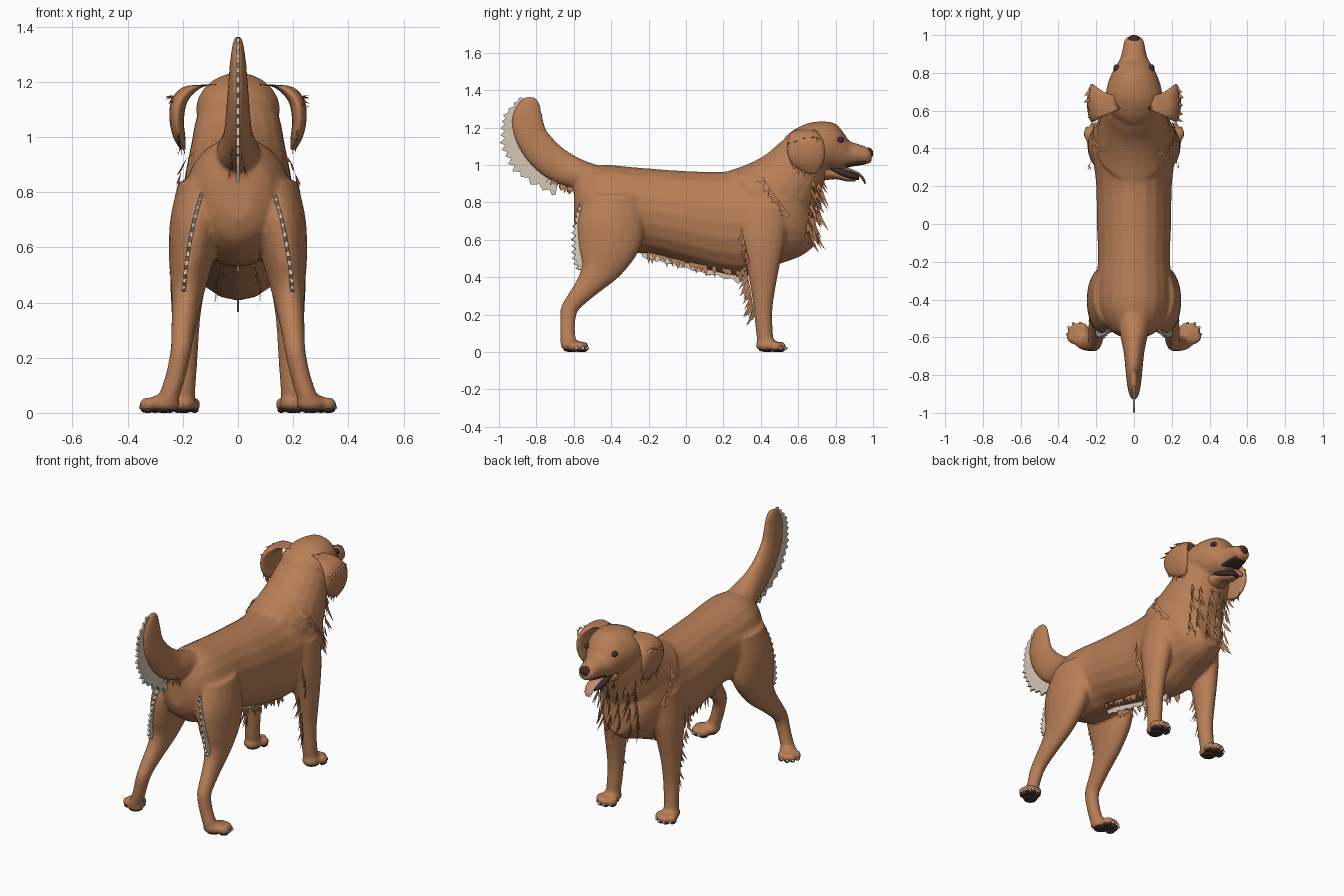
import bpy, bmesh, math, random
from mathutils import Vector, Matrix

random.seed(4)


def material(name, rgb):
    m = bpy.data.materials.new(name)
    m.diffuse_color = (*rgb, 1)
    return m


FUR = material("golden_brown_fur", (0.48, 0.21, 0.093))
CREAM = material("cream_feathering", (0.66, 0.57, 0.47))
DARK = material("dark_skin", (0.05, 0.028, 0.027))
TONGUE = material("tongue_pink", (0.55, 0.25, 0.16))
CLAW = material("claw_grey", (0.55, 0.5, 0.46))


def make(name, bm, mat, smooth=True):
    if smooth:
        bmesh.ops.recalc_face_normals(bm, faces=bm.faces)
    for f in bm.faces:
        f.smooth = smooth
    me = bpy.data.meshes.new(name)
    bm.to_mesh(me)
    bm.free()
    me.materials.append(mat)
    ob = bpy.data.objects.new(name, me)
    bpy.context.collection.objects.link(ob)
    return ob


def catmull(pts, steps):
    """Smooth interpolation of equal-length tuples."""
    p = [pts[0]] + list(pts) + [pts[-1]]
    out = []
    for i in range(1, len(p) - 2):
        for k in range(steps):
            t = k / steps
            out.append([0.5 * (2 * b + (c - a) * t + (2 * a - 5 * b + 4 * c - d) * t * t
                               + (3 * b - a - 3 * c + d) * t ** 3)
                        for a, b, c, d in zip(*p[i - 1:i + 3])])
    return out + [list(pts[-1])]


def loft(bm, sections, side=1, n=20, steps=4):
    """Closed tube of ellipses: x, y, z, x radius, other radius, tilt in the yz plane."""
    rings = []
    for x, y, z, rx, rp, a in catmull(sections, steps):
        a = math.radians(a)
        ring = []
        for k in range(n):
            t = 2 * math.pi * k / n
            q = rp * math.sin(t)
            ring.append(bm.verts.new((side * (x + rx * math.cos(t)),
                                      y + q * math.cos(a), z + q * math.sin(a))))
        rings.append(ring)
    for r, s in zip(rings, rings[1:]):
        for k in range(n):
            bm.faces.new((r[k], r[(k + 1) % n], s[(k + 1) % n], s[k]))
    bm.faces.new(rings[0][::-1])
    bm.faces.new(rings[-1])


def ball(bm, c, r, turn=0):
    m = Matrix.Translation(c) @ Matrix.Rotation(turn, 4, 'Z') @ Matrix.Diagonal((*r, 1))
    bmesh.ops.create_uvsphere(bm, u_segments=16, v_segments=10, radius=1, matrix=m)


def tufts(name, path, direction, count, length, width, mat=FUR, both=True):
    """Loose pointed locks of fur scattered along a path."""
    bm = bmesh.new()
    line = [Vector(p) for p in catmull(path, 12)]
    for s in ((-1, 1) if both else (1,)):
        for i in range(count):
            j = min(int((i + random.random()) / count * (len(line) - 1)), len(line) - 2)
            base, tan = line[j], (line[j + 1] - line[j]).normalized()
            d = Vector(direction) + Vector([random.uniform(-0.25, 0.25) for _ in range(3)])
            d = d.normalized() * length * random.uniform(0.5, 1.1)
            w = tan * width * random.uniform(0.6, 1.2)
            pts = (base - w, base + d * 0.45 - w * 0.8, base + d, base + d * 0.4 + w, base + w)
            bm.faces.new([bm.verts.new((s * v.x, v.y, v.z)) for v in pts])
    return make(name, bm, mat, False)


def feather(name, inner, outer, side=1, thick=0.012):
    """Cream plate with a ragged outer edge."""
    bm = bmesh.new()
    a, b = catmull(inner, 8), catmull(outer, 8)
    va, vb = [], []
    for k, (p, q) in enumerate(zip(a, b)):
        p, q = Vector(p), Vector(q)
        q = p + (q - p) * (1.0 if k % 2 else 0.8) * random.uniform(0.93, 1.03)
        va.append(bm.verts.new((side * p.x, p.y, p.z)))
        vb.append(bm.verts.new((side * q.x, q.y, q.z)))
    for k in range(len(va) - 1):
        bm.faces.new((va[k], va[k + 1], vb[k + 1], vb[k]))
    ob = make(name, bm, CREAM, False)
    m = ob.modifiers.new("thickness", 'SOLIDIFY')
    m.thickness, m.offset = thick, 0


# Body: torso, neck, skull, legs and paws fused into one skin
body = bmesh.new()
loft(body, [(0, y, (t + b) / 2, rx, (t - b) / 2, 90) for y, t, b, rx in (
    (-0.60, 0.90, 0.70, 0.06), (-0.56, 0.96, 0.62, 0.13), (-0.45, 1.0, 0.55, 0.19),
    (-0.3, 0.99, 0.53, 0.20), (-0.18, 0.98, 0.525, 0.19), (0, 0.968, 0.475, 0.197),
    (0.2, 0.965, 0.42, 0.20), (0.35, 0.99, 0.41, 0.215), (0.5, 1.02, 0.47, 0.205),
    (0.61, 0.93, 0.51, 0.16), (0.68, 0.78, 0.56, 0.08))])
loft(body, [(0, 0.40, 0.80, 0.20, 0.24, 135), (0, 0.5, 0.87, 0.19, 0.22, 143),
            (0, 0.58, 0.97, 0.17, 0.175, 150), (0, 0.64, 1.07, 0.15, 0.14, 155),
            (0, 0.66, 1.12, 0.11, 0.09, 155)])
loft(body, [(0, y, z, rx, rz, 90) for y, z, rx, rz in (
    (0.53, 1.10, 0.06, 0.05), (0.58, 1.10, 0.12, 0.09), (0.66, 1.10, 0.152, 0.126),
    (0.74, 1.10, 0.14, 0.133), (0.80, 1.095, 0.117, 0.126), (0.845, 1.072, 0.092, 0.098),
    (0.875, 1.058, 0.074, 0.07), (0.92, 1.057, 0.062, 0.056), (0.97, 1.05, 0.052, 0.045),
    (0.992, 1.045, 0.035, 0.03))])
pads, claws = bmesh.new(), bmesh.new()


def paw(x, y, turn, side):
    rot = Matrix.Rotation(turn * side, 3, 'Z')
    def at(u, v, z):
        p = rot @ Vector((u, v, 0))
        return (side * x + p.x, y + p.y, z)
    ball(body, at(0, 0, 0.035), (0.052, 0.065, 0.034), turn * side)
    ball(pads, at(0, 0.0, 0.011), (0.04, 0.045, 0.011), turn * side)
    for u, v in ((-0.045, 0.045), (-0.016, 0.068), (0.016, 0.068), (0.045, 0.045)):
        ball(body, at(u, v, 0.03), (0.021, 0.034, 0.027), turn * side)
        ball(pads, at(u, v, 0.011), (0.015, 0.026, 0.011), turn * side)
        ball(claws, at(u, v + 0.026, 0.02), (0.008, 0.013, 0.009), turn * side)


for s in (-1, 1):
    # Front leg
    loft(body, [(0.145, 0.42, 0.78, 0.075, 0.13, 0), (0.165, 0.41, 0.62, 0.078, 0.125, 0),
                (0.18, 0.412, 0.48, 0.066, 0.093, 0), (0.188, 0.412, 0.35, 0.052, 0.068, 0),
                (0.19, 0.412, 0.22, 0.045, 0.05, 0), (0.195, 0.42, 0.1, 0.042, 0.045, 0),
                (0.2, 0.43, 0.035, 0.042, 0.045, 0)], s)
    paw(0.2, 0.435, -0.05, s)
    # Hind leg
    loft(body, [(0.115, -0.38, 0.84, 0.1, 0.16, 0), (0.148, -0.40, 0.70, 0.098, 0.182, 0),
                (0.168, -0.41, 0.56, 0.082, 0.168, 0), (0.18, -0.45, 0.45, 0.062, 0.115, -15),
                (0.19, -0.51, 0.37, 0.05, 0.074, -32), (0.2, -0.58, 0.29, 0.042, 0.053, -35),
                (0.207, -0.625, 0.225, 0.038, 0.046, -15), (0.225, -0.633, 0.14, 0.037, 0.04, 0),
                (0.25, -0.63, 0.06, 0.039, 0.042, 0), (0.26, -0.625, 0.035, 0.04, 0.04, 0)], s)
    paw(0.268, -0.612, -0.72, s)
# Tail
loft(body, [(0, -0.44, 0.93, 0.08, 0.06, 88), (0, -0.56, 0.945, 0.078, 0.08, 75),
            (0, -0.67, 0.99, 0.056, 0.09, 55), (0, -0.76, 1.06, 0.046, 0.092, 40),
            (0, -0.83, 1.16, 0.038, 0.088, 20), (0, -0.85, 1.26, 0.03, 0.083, 5),
            (0, -0.84, 1.335, 0.02, 0.056, 0), (0, -0.835, 1.365, 0.01, 0.025, 0)])
skin = make("body", body, FUR)
rm = skin.modifiers.new("fuse", 'REMESH')
rm.mode, rm.voxel_size, rm.use_smooth_shade = 'VOXEL', 0.01, True
sm = skin.modifiers.new("soften", 'SMOOTH')
sm.factor, sm.iterations = 0.5, 6
make("paw_pads", pads, DARK)
make("claws", claws, CLAW)

# Drooping ears
ears = bmesh.new()
for s in (-1, 1):
    loft(ears, [(0.09, 0.64, 1.19, 0.03, 0.035, 0), (0.165, 0.635, 1.18, 0.035, 0.065, 0),
                (0.212, 0.638, 1.13, 0.03, 0.096, 0), (0.222, 0.642, 1.06, 0.026, 0.1, 0),
                (0.213, 0.65, 1.0, 0.022, 0.08, 0), (0.2, 0.67, 0.955, 0.01, 0.03, 0)], s)
make("ears", ears, FUR)

# Face: nose, eyes, lips, lower jaw, chin and tongue
face = bmesh.new()
ball(face, (0, 0.976, 1.062), (0.036, 0.025, 0.031))
for s in (-1, 1):
    ball(face, (s * 0.093, 0.825, 1.135), (0.016, 0.02, 0.016))
loft(face, [(0, 0.77, 0.985, 0.05, 0.02, 90), (0, 0.83, 0.96, 0.052, 0.026, 90),
            (0, 0.89, 0.94, 0.043, 0.02, 90), (0, 0.925, 0.932, 0.022, 0.012, 90)])
loft(face, [(0, 0.80, 1.0, 0.06, 0.025, 90), (0, 0.88, 1.005, 0.055, 0.015, 90),
            (0, 0.96, 1.015, 0.04, 0.012, 90)])
make("nose_eyes_and_lips", face, DARK)
chin = bmesh.new()
loft(chin, [(0, 0.72, 0.965, 0.07, 0.05, 90), (0, 0.80, 0.95, 0.046, 0.026, 90),
            (0, 0.86, 0.93, 0.036, 0.018, 90), (0, 0.905, 0.923, 0.018, 0.01, 90)])
make("chin", chin, FUR)
tongue = bmesh.new()
loft(tongue, [(0, 0.80, 0.98, 0.03, 0.01, 90), (0, 0.87, 0.972, 0.034, 0.01, 80),
              (0, 0.925, 0.95, 0.032, 0.008, 55), (0, 0.95, 0.92, 0.025, 0.007, 25),
              (0, 0.958, 0.9, 0.01, 0.004, 15)])
make("tongue", tongue, TONGUE)

# Cream feathering on the tail and thighs
feather("tail_feather",
        [(0, -0.84, 1.33), (0, -0.88, 1.25), (0, -0.87, 1.13), (0, -0.79, 1.02), (0, -0.68, 0.95)],
        [(0, -0.89, 1.37), (0, -0.985, 1.25), (0, -0.99, 1.1), (0, -0.91, 0.95), (0, -0.70, 0.82)])
for s in (-1, 1):
    feather("thigh_feather",
            [(0.13, -0.50, 0.79), (0.165, -0.51, 0.68), (0.185, -0.51, 0.56), (0.19, -0.51, 0.44)],
            [(0.13, -0.57, 0.80), (0.16, -0.605, 0.69), (0.185, -0.615, 0.55), (0.2, -0.59, 0.44)], s)
feather("belly_feather", [(0, -0.25, 0.56), (0, 0, 0.5), (0, 0.3, 0.44)],
        [(0, -0.23, 0.50), (0, 0, 0.44), (0, 0.3, 0.36)], 1, 0.006)

# Loose locks of fur
for x in (0.03, 0.09, 0.13):
    tufts("chest_fur", [(x, 0.735 - x * 0.5, 0.93), (x, 0.715 - x * 0.4, 0.8),
                        (x, 0.69 - x * 0.4, 0.62)], (0, 0.4, -1), 11, 0.12, 0.014)
tufts("belly_fur", [(0.06, -0.2, 0.535), (0.08, 0.05, 0.475), (0.08, 0.32, 0.43)],
      (0, 0.2, -1), 22, 0.06, 0.014)
tufts("elbow_fur", [(0.19, 0.32, 0.46), (0.195, 0.345, 0.33), (0.19, 0.365, 0.2)],
      (0, -0.6, -1), 14, 0.09, 0.012)
tufts("ear_fur", [(0.215, 0.56, 1.02), (0.215, 0.62, 0.98), (0.2, 0.71, 0.98)],
      (0, 0.1, -1), 9, 0.05, 0.014)
tufts("ear_edge_fur", [(0.225, 0.73, 1.13), (0.235, 0.68, 1.15), (0.225, 0.55, 1.12)],
      (0.6, -0.5, -0.2), 8, 0.04, 0.012)
tufts("shoulder_fur", [(0.1, 0.36, 0.985), (0.185, 0.42, 0.92), (0.212, 0.48, 0.83),
                       (0.2, 0.55, 0.74)], (0.3, -0.6, -0.7), 16, 0.05, 0.016)
tufts("flank_fur", [(0.23, 0.3, 0.66), (0.235, 0.32, 0.56), (0.225, 0.34, 0.48)],
      (0.2, -0.4, -1), 9, 0.06, 0.012)
tufts("tail_root_fur", [(0.03, -0.6, 0.88), (0.02, -0.68, 0.91), (0.015, -0.76, 0.98)],
      (0, -0.5, -1), 8, 0.05, 0.012)
